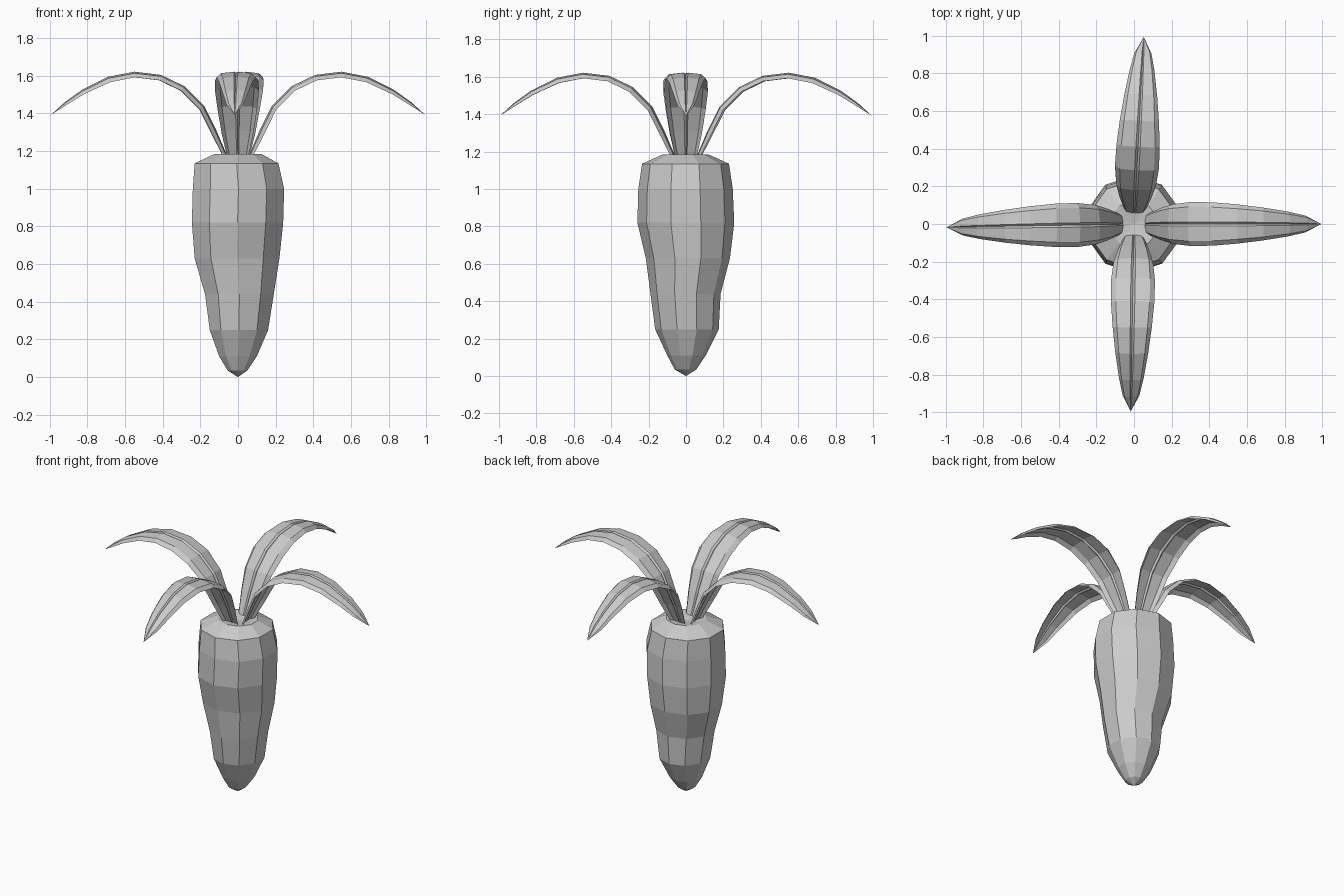
import bpy, bmesh, math
from mathutils import Vector

if "Cube" in bpy.data.objects:
    bpy.data.objects.remove(bpy.data.objects["Cube"])

grey = bpy.data.materials.new("plain grey")
grey.diffuse_color = (0.6, 0.6, 0.6, 1)
grey.use_nodes = True
grey.node_tree.nodes["Principled BSDF"].inputs["Base Color"].default_value = grey.diffuse_color


def finish(name, bm):
    bmesh.ops.recalc_face_normals(bm, faces=bm.faces)
    me = bpy.data.meshes.new(name)
    bm.to_mesh(me)
    bm.free()
    me.materials.append(grey)
    ob = bpy.data.objects.new(name, me)
    bpy.context.collection.objects.link(ob)
    return ob


# Root: ten-sided rings (z, x min, x max, y min, y max), slightly uneven
rings = [(0.035, -0.055, 0.05, -0.06, 0.055),
         (0.11, -0.10, 0.10, -0.10, 0.105),
         (0.25, -0.15, 0.16, -0.165, 0.175),
         (0.44, -0.175, 0.19, -0.19, 0.185),
         (0.63, -0.23, 0.22, -0.215, 0.235),
         (0.82, -0.245, 0.24, -0.26, 0.258),
         (1.00, -0.24, 0.245, -0.255, 0.25),
         (1.135, -0.23, 0.215, -0.235, 0.23),
         (1.185, -0.125, 0.125, -0.125, 0.12)]
N = 10
bm = bmesh.new()
loops = []
for z, x0, x1, y0, y1 in rings:
    ring = []
    for i in range(N):
        a = math.pi / 2 + 2 * math.pi * i / N
        # vertices sit on +y and -y, so x needs widening to reach the outline
        rx = (x1 - x0) / 2 / math.cos(math.pi / N)
        ring.append(bm.verts.new(((x0 + x1) / 2 + rx * math.cos(a),
                                  (y0 + y1) / 2 + (y1 - y0) / 2 * math.sin(a), z)))
    loops.append(ring)
for a, b in zip(loops, loops[1:]):
    for i in range(N):
        j = (i + 1) % N
        bm.faces.new((a[i], a[j], b[j], b[i]))
tip = bm.verts.new((0, 0, 0))
crown = bm.verts.new((0, 0, 1.165))
for i in range(N):
    j = (i + 1) % N
    bm.faces.new((loops[0][j], loops[0][i], tip))
    bm.faces.new((loops[-1][i], loops[-1][j], crown))
finish("root", bm)

# Leaf path: (distance from axis, height, half width)
path = [(0.055, 1.17, 0.055), (0.115, 1.31, 0.085), (0.18, 1.44, 0.105),
        (0.285, 1.545, 0.117), (0.41, 1.605, 0.115), (0.55, 1.622, 0.104),
        (0.69, 1.595, 0.088), (0.83, 1.525, 0.066), (0.92, 1.46, 0.045)]
end = Vector((0.995, 0, 1.392))
# Arched section with a fine groove along the middle: (across, drop)
section = [(-1, -0.03), (-0.78, -0.008), (-0.1, 0), (0, -0.01),
           (0.1, 0), (0.78, -0.008), (1, -0.03)]


def leaf(name, angle):
    bm = bmesh.new()
    pts = [Vector((r, 0, z)) for r, z, w in path] + [end]
    rows = []
    for k, (r, z, w) in enumerate(path):
        t = (pts[k + 1] - pts[max(k - 1, 0)]).normalized()
        n = Vector((-t.z, 0, t.x))
        rows.append([bm.verts.new(pts[k] + n * d * min(1, w / 0.08) + Vector((0, u * w, 0)))
                     for u, d in section])
    for a, b in zip(rows, rows[1:]):
        for i in range(len(section) - 1):
            bm.faces.new((a[i], b[i], b[i + 1], a[i + 1]))
    point = bm.verts.new(end)
    for i in range(len(section) - 1):
        bm.faces.new((rows[-1][i], point, rows[-1][i + 1]))
    ob = finish(name, bm)
    ob.rotation_euler.z = math.radians(angle)


# Four leaves, each turned a little off the axes
for name, angle in (("right_leaf", 0), ("back_leaf", 87),
                    ("left_leaf", 181), ("front_leaf", 269)):
    leaf(name, angle)
